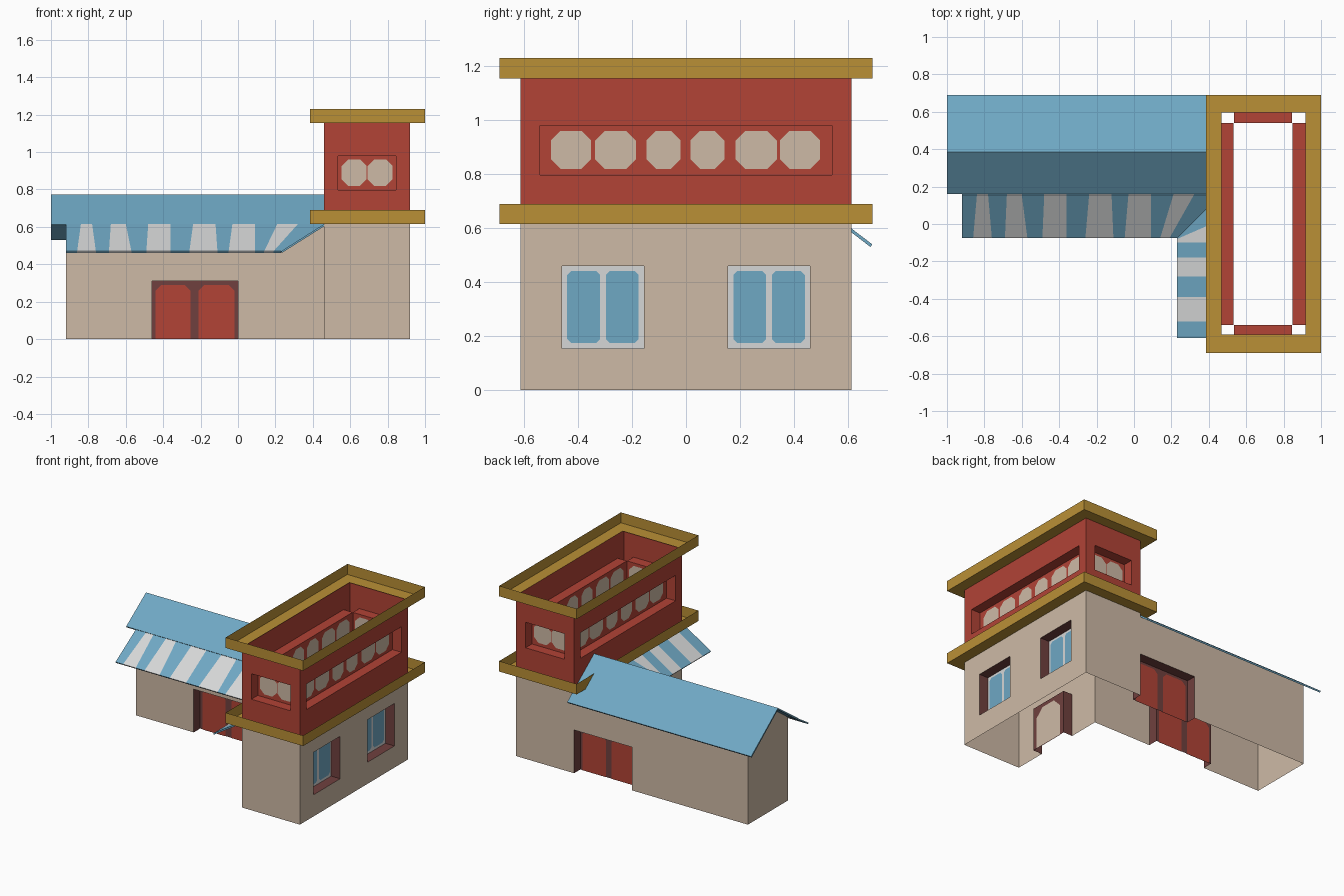
import bpy, bmesh, math
from mathutils import Vector

if "Cube" in bpy.data.objects:
    bpy.data.objects.remove(bpy.data.objects["Cube"])

Z = Vector((0, 0, 1))
UP = 0.615          # top of the ground floor
TOP = 1.155         # top of the red storey
DEPTH = 0.072       # depth of window and door recesses


def lin(c):
    c /= 255
    return c / 12.92 if c <= 0.04045 else ((c + 0.055) / 1.055) ** 2.4


MATS = {}
for mat_name, rgb in {"plaster": (206, 186, 166), "red": (178, 67, 54), "roof_blue": (111, 168, 196),
                      "off_white": (214, 215, 215), "gold": (186, 144, 54),
                      "maroon": (112, 64, 62)}.items():
    m = bpy.data.materials.new(mat_name)
    m.diffuse_color = (*[lin(c) for c in rgb], 1)
    m.use_nodes = True
    m.node_tree.nodes["Principled BSDF"].inputs["Base Color"].default_value = m.diffuse_color
    MATS[mat_name] = m


def build(name, faces, thickness=0):
    """Make one object from (material, points) faces."""
    me = bpy.data.meshes.new(name)
    bm = bmesh.new()
    used = []
    for mat, pts in faces:
        if mat not in used:
            used.append(mat)
            me.materials.append(MATS[mat])
        f = bm.faces.new([bm.verts.new(p) for p in pts])
        f.material_index = used.index(mat)
    bmesh.ops.remove_doubles(bm, verts=bm.verts, dist=1e-4)
    bm.to_mesh(me)
    bm.free()
    ob = bpy.data.objects.new(name, me)
    bpy.context.collection.objects.link(ob)
    if thickness:
        mod = ob.modifiers.new("thickness", 'SOLIDIFY')
        mod.thickness = thickness
        mod.offset = -1
    return ob


class Side:
    """A vertical wall plane; s runs to the right as seen from outside."""
    def __init__(self, origin, u):
        self.o, self.u = Vector(origin), Vector(u)
        self.n = -self.u.cross(Z)            # inward

    def at(self, s, z, d=0):
        return self.o + self.u * s + Z * z + self.n * d


def wall(name, side, s0, s1, z0, z1, mat, holes=()):
    """Wall sheet with rectangular openings left out."""
    ss = sorted({s0, s1, *[h[0] for h in holes], *[h[1] for h in holes]})
    zs = sorted({z0, z1, *[h[2] for h in holes], *[h[3] for h in holes]})
    faces = []
    for a, b in zip(ss, ss[1:]):
        for c, d in zip(zs, zs[1:]):
            if any(h[0] <= a and b <= h[1] and h[2] <= c and d <= h[3] for h in holes):
                continue
            faces.append((mat, [side.at(a, c), side.at(b, c), side.at(b, d), side.at(a, d)]))
    build(name, faces)


def recess(name, side, hole, reveal, back, panel, panels, chamfer):
    """Recess in the wall, with a back sheet carrying chamfered colour panels."""
    a, b, c, d = hole
    front = [side.at(a, c), side.at(b, c), side.at(b, d), side.at(a, d)]
    rear = [p + side.n * DEPTH for p in front]
    faces = [(back, rear)]
    for i in range(4):
        j = (i + 1) % 4
        if i == 0 and c == 0:
            continue                          # doors have no sill
        faces.append((reveal, [front[i], front[j], rear[j], rear[i]]))
    build(name + "_recess", faces)
    faces = []
    k = chamfer
    for a, b, c, d in panels:
        kb = 0 if c < 0.01 else k
        pts = [(a + kb, c), (b - kb, c), (b, c + kb), (b, d - k), (b - k, d), (a + k, d), (a, d - k), (a, c + kb)]
        if not kb:
            pts = [(a, c), (b, c)] + pts[3:7]
        # thin plates showing on both faces of the back sheet
        faces.append((panel, [side.at(s, z, DEPTH - 0.003) for s, z in pts]))
        faces.append((panel, [side.at(s, z, DEPTH + 0.003) for s, z in reversed(pts)]))
    build(name + "_panels", faces)


X0, X1, Y = 0.46, 0.92, 0.612
WF = 0.155                                    # front wall of the low wing
front = Side((0, -Y, 0), (1, 0, 0))
right = Side((X1, 0, 0), (0, 1, 0))
back = Side((0, Y, 0), (-1, 0, 0))
left = Side((X0, 0, 0), (0, -1, 0))
wing_front = Side((0, WF, 0), (1, 0, 0))

# Ground floor of the tower
wins = [(-0.46, -0.155, 0.155, 0.46), (0.155, 0.46, 0.155, 0.46)]
wall("tower_front_wall", front, X0, X1, 0, UP, "plaster")
wall("tower_back_wall", back, -X1, -X0, 0, UP, "plaster")
wall("tower_right_wall", right, -Y, Y, 0, UP, "plaster", wins)
for i, w in enumerate(wins):
    panes = [(w[0] + 0.02, w[0] + 0.142, 0.175, 0.442), (w[0] + 0.163, w[0] + 0.285, 0.175, 0.442)]
    recess(f"ground_window_{i}", right, w, "maroon", "off_white", "roof_blue", panes, 0.015)
side_door = (0.075, 0.38, 0, 0.31)
wall("tower_left_wall", left, -WF, Y, 0, UP, "plaster", [side_door])
recess("side_door", left, side_door, "maroon", "maroon", "plaster", [(0.11, 0.345, 0.0, 0.28)], 0.06)

# Low wing walls with a double door front and back
door = (-0.46, 0.0, 0, 0.31)
leaves = [(-0.44, -0.255, 0, 0.29), (-0.21, -0.02, 0, 0.29)]
wall("wing_front_wall", wing_front, -X1, X0, 0, 0.61, "plaster", [door])
wall("wing_back_wall", back, -X0, X1, 0, 0.592, "plaster", [door])
recess("front_door", wing_front, door, "maroon", "maroon", "red", leaves, 0.03)
recess("back_door", back, door, "maroon", "maroon", "red", leaves, 0.03)
build("wing_gable_wall", [("plaster", [(-X1, y, z) for y, z in
      [(Y, 0), (WF, 0), (WF, 0.6), (0.385, 0.755), (Y, 0.59)]])])

# Red upper storey with a window band on every side
long_panes = [(a, b, 0.82, 0.96) for a, b in
              [(-0.5, -0.352), (-0.336, -0.186), (-0.146, -0.02), (0.016, 0.142), (0.184, 0.336), (0.348, 0.496)]]
for nm, sd, s0, s1, h0, h1 in [("front", front, X0, X1, 0.535, 0.845), ("back", back, -X1, -X0, -0.845, -0.535),
                               ("right", right, -Y, Y, -0.54, 0.54), ("left", left, -Y, Y, -0.54, 0.54)]:
    hole = (h0, h1, 0.797, 0.98)
    mid = (h0 + h1) / 2
    panes = long_panes if h1 - h0 > 1 else [(mid - 0.137, mid - 0.002, 0.82, 0.96), (mid + 0.002, mid + 0.137, 0.82, 0.96)]
    wall(f"upper_{nm}_wall", sd, s0, s1, UP, TOP, "red", [hole])
    recess(f"upper_{nm}_window", sd, hole, "red", "red", "plaster", panes, 0.035)


# Gold trims: an upright band around a flat ledge
def ring(x0, x1, y0, y1, z):
    return [Vector((x, y, z)) for x, y in [(x0, y0), (x1, y0), (x1, y1), (x0, y1)]]


for nm, z in [("lower_trim", UP), ("upper_trim", TOP)]:
    outer = ring(0.385, 1.0, -0.69, 0.69, z)
    inner = ring(0.468, 0.918, -0.592, 0.595, z)
    faces = []
    for i in range(4):
        j = (i + 1) % 4
        faces.append(("gold", [outer[i], outer[j], outer[j] + Z * 0.075, outer[i] + Z * 0.075]))
        faces.append(("gold", [outer[i], outer[j], inner[j], inner[i]]))
    build(nm, faces)

# Pitched roof of the wing
prof = [(0.16, 0.614), (0.385, 0.772), (0.69, 0.54)]
build("wing_roof", [("roof_blue", [(-1, *p), (X0, *p), (X0, *q), (-1, *q)]) for p, q in zip(prof, prof[1:])], 0.012)

# Striped awnings, mitred where they meet
STRIPES = ("roof_blue", "off_white")
low = [-.92, -.86, -.76, -.69, -.57, -.49, -.36, -.26, -.11, -.05, .09, .14, .19, .23]
high = [-.92, -.84, -.78, -.68, -.6, -.48, -.36, -.24, -.12, -.03, .09, .21, .32, .46]
build("front_awning", [(STRIPES[i % 2], [(low[i], -0.075, 0.47), (low[i + 1], -0.075, 0.47),
                                         (high[i + 1], WF, UP), (high[i], WF, UP)])
                       for i in range(len(low) - 1)], 0.01)
low = [-.61, -.52, -.39, -.28, -.18, -.1, -.08, -.075]
high = [-.61, -.52, -.39, -.28, -.18, -.1, .02, WF]
build("side_awning", [(STRIPES[i % 2], [(0.23, low[i + 1], 0.47), (0.23, low[i], 0.47),
                                        (X0, high[i], UP), (X0, high[i + 1], UP)])
                      for i in range(len(low) - 1)], 0.01)
